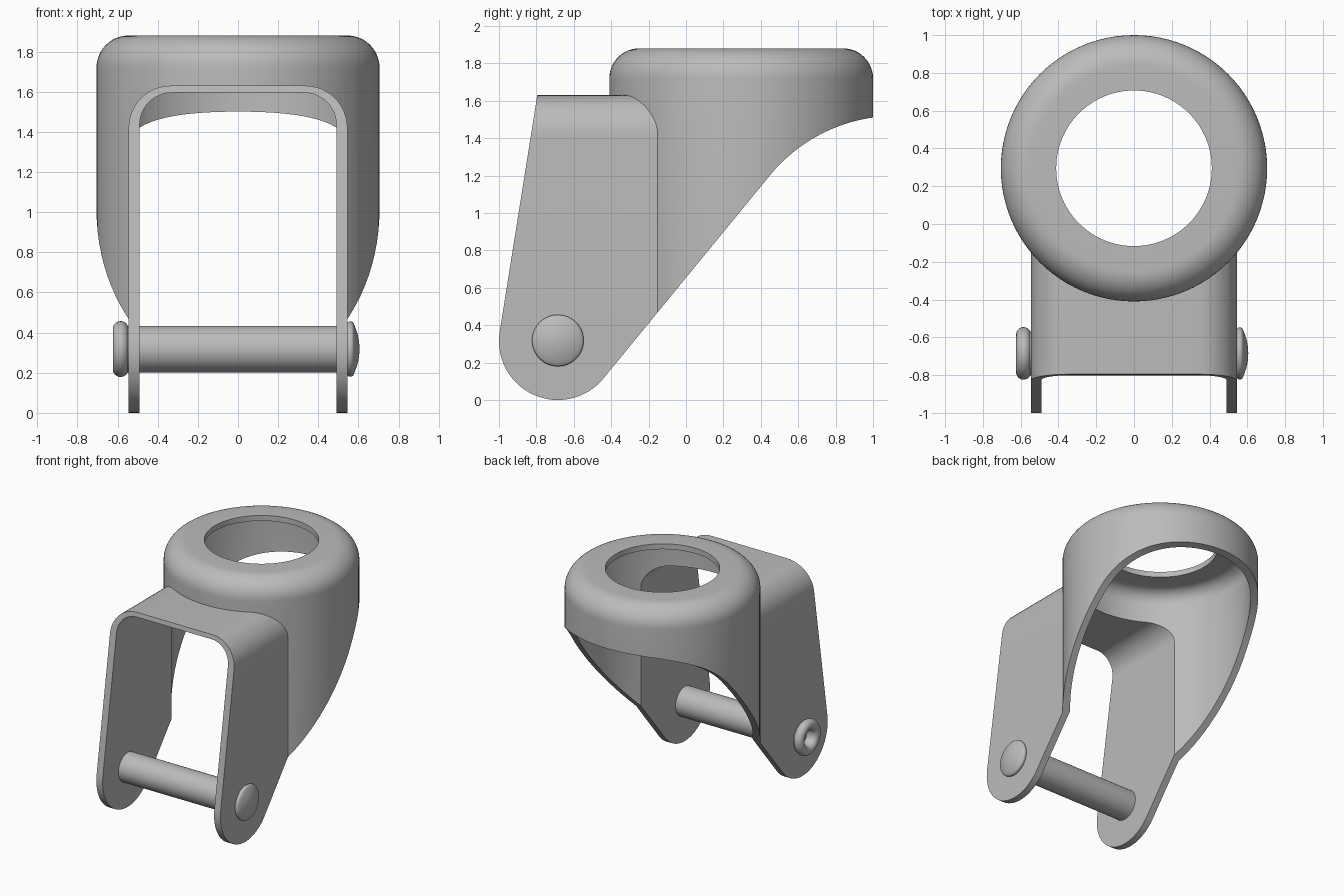
import bpy, bmesh
from math import sin, cos, pi, radians, atan2
from mathutils import Vector

cube = bpy.data.objects.get("Cube")
if cube:
    bpy.data.objects.remove(cube, do_unlink=True)

steel = bpy.data.materials.new("grey_steel")
steel.use_nodes = True
GREY = (0.5, 0.5, 0.5, 1)
steel.diffuse_color = GREY
steel.node_tree.nodes["Principled BSDF"].inputs["Base Color"].default_value = GREY


def arc(cx, cy, r, start, end, n=12):
    """Points on an arc, angles in degrees."""
    return [(cx + r * cos(radians(start + (end - start) * i / n)),
             cy + r * sin(radians(start + (end - start) * i / n))) for i in range(n + 1)]


def finish(bm, name):
    bmesh.ops.remove_doubles(bm, verts=bm.verts, dist=1e-5)
    bmesh.ops.recalc_face_normals(bm, faces=bm.faces)
    mesh = bpy.data.meshes.new(name)
    bm.to_mesh(mesh)
    bm.free()
    mesh.materials.append(steel)
    ob = bpy.data.objects.new(name, mesh)
    bpy.context.collection.objects.link(ob)
    return ob


def lathe(name, profile, axis, centre, steps=96):
    """Revolve (radius, position along axis) points about the x or z axis."""
    bm = bmesh.new()
    place = (lambda r, t: (t, 0, r)) if axis == "x" else (lambda r, t: (r, 0, t))
    vs = [bm.verts.new(place(r, t)) for r, t in profile]
    es = [bm.edges.new(pair) for pair in zip(vs, vs[1:])]
    direction = (1, 0, 0) if axis == "x" else (0, 0, 1)
    bmesh.ops.spin(bm, geom=vs + es, cent=(0, 0, 0), axis=direction,
                   angle=2 * pi, steps=steps)
    bmesh.ops.translate(bm, verts=bm.verts, vec=centre)
    return finish(bm, name)


def prism(name, outline, axis, a, b):
    """Extrude an outline along x (y, z points) or y (x, z points)."""
    bm = bmesh.new()
    place = (lambda u, v: (a, u, v)) if axis == "x" else (lambda u, v: (u, a, v))
    face = bm.faces.new([bm.verts.new(place(u, v)) for u, v in outline])
    made = bmesh.ops.extrude_face_region(bm, geom=[face])["geom"]
    shift = Vector((b - a, 0, 0) if axis == "x" else (0, b - a, 0))
    bmesh.ops.translate(bm, vec=shift,
                        verts=[g for g in made if isinstance(g, bmesh.types.BMVert)])
    return finish(bm, name)


def combine(target, tool, operation):
    mod = target.modifiers.new("cut", "BOOLEAN")
    mod.operation, mod.solver, mod.object = operation, "EXACT", tool
    tool.hide_render = True
    bpy.context.view_layer.objects.active = target
    bpy.ops.object.modifier_apply(modifier=mod.name)
    bpy.data.objects.remove(tool, do_unlink=True)


def smooth(ob):
    bpy.ops.object.select_all(action="DESELECT")
    ob.select_set(True)
    bpy.context.view_layer.objects.active = ob
    bpy.ops.object.shade_smooth_by_angle(angle=radians(30))


def cup(name, r, top, fillet, bottom):
    profile = [(0, bottom), (r, bottom)]
    profile += arc(r - fillet, top - fillet, fillet, 0, 90) + [(0, top)]
    return lathe(name, profile, "z", (0, CUP_Y, 0))


def arch(name, half, top, fillet, bottom, front):
    outline = [(-half, bottom), (half, bottom)]
    outline += arc(half - fillet, top - fillet, fillet, 0, 90)
    outline += arc(fillet - half, top - fillet, fillet, 90, 180)
    return prism(name, outline, "y", front, CUP_Y)


CUP_Y = 0.295
AXLE_Y, AXLE_Z, TIP_R = -0.685, 0.315, 0.315

# Fork body: round cup merged with the arched fork, then hollowed
body = cup("fork_body", 0.705, 1.88, 0.16, -0.1)
combine(body, arch("fork_outer", 0.545, 1.63, 0.21, -0.15, -1.1), "UNION")
combine(body, cup("cup_hollow", 0.65, 1.837, 0.105, -0.3), "DIFFERENCE")
combine(body, arch("fork_hollow", 0.49, 1.595, 0.16, -0.25, -1.2), "DIFFERENCE")
bore = lathe("top_bore", [(0, 1.6), (0.412, 1.6), (0.412, 2.2), (0, 2.2)], "z", (0, CUP_Y, 0))
combine(body, bore, "DIFFERENCE")

# Side silhouette: slanted front, round tips, sloped underside curving to the back
side = [(1.1, 2.1), (-0.72, 2.1), (-0.795, 1.63)]
side += arc(AXLE_Y, AXLE_Z, TIP_R, 171, 320.5, 32)
side += arc(1.121, 0.649, 0.87, 140.2, 98, 20) + [(1.1, 1.52)]
combine(body, prism("side_silhouette", side, "x", -1, 1), "INTERSECT")
smooth(body)

# Axle pin with a domed head on the left and a hollow rolled head on the right
axle = lathe("axle_pin", [(0, -0.55), (0.116, -0.55), (0.116, 0.55), (0, 0.55)],
             "x", (0, AXLE_Y, 0.318), 64)
smooth(axle)

dome = [(0, 0.54), (0.125, 0.54)] + arc(0.12, 0.56, 0.018, -60, 60, 8)
dome += [(0.105, 0.585), (0.08, 0.594), (0.05, 0.601), (0.025, 0.604), (0, 0.605)]
smooth(lathe("domed_head", dome, "x", (0, AXLE_Y, 0.318), 64))

rolled = [(0, -0.54), (0.1, -0.54)] + arc(0.1, -0.585, 0.039, 90, -180, 20)
rolled += [(0.055, -0.565), (0.045, -0.55), (0, -0.55)]
smooth(lathe("rolled_head", rolled, "x", (0, AXLE_Y, 0.318), 64))
